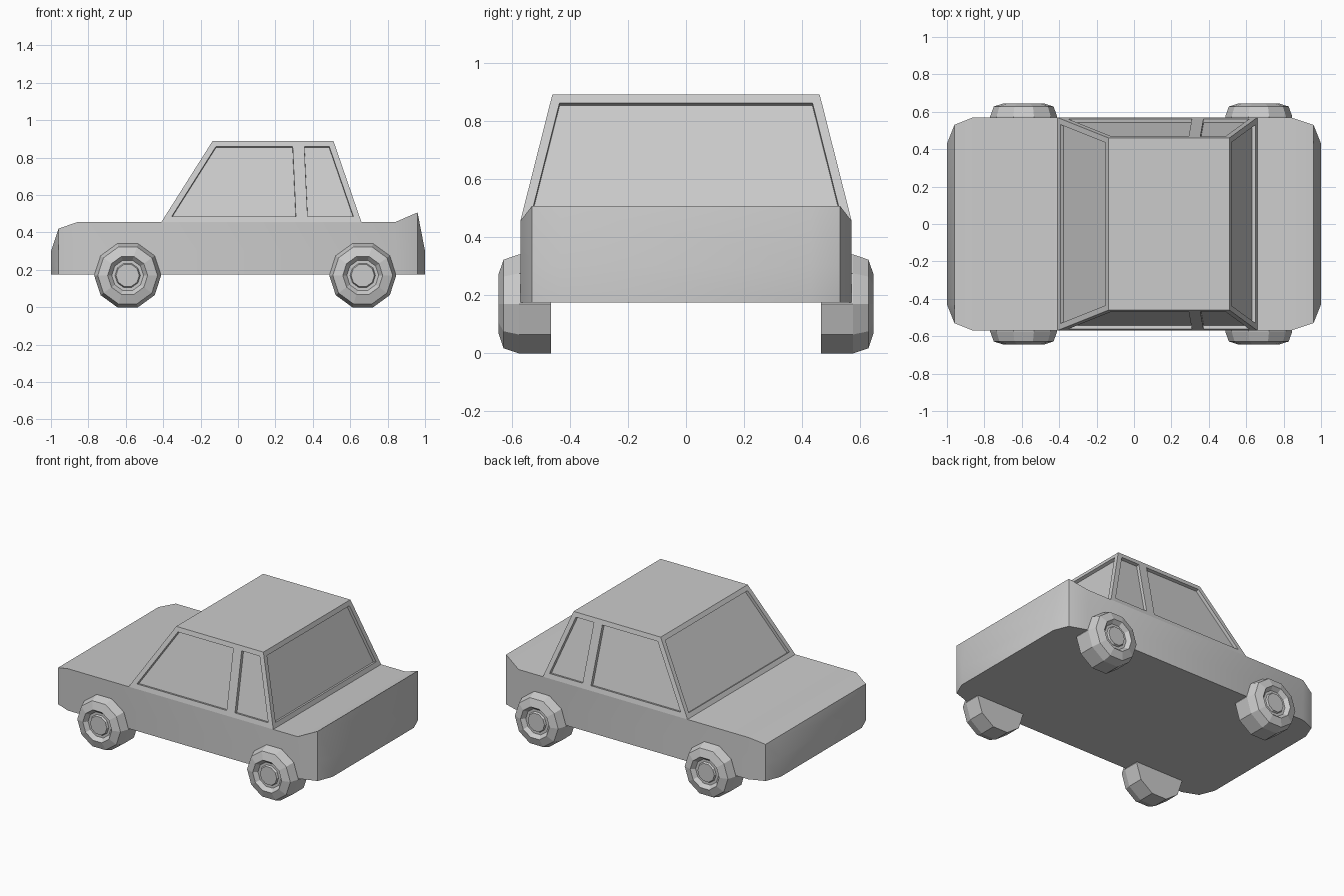
import bpy, bmesh
from math import cos, sin, tau

if "Cube" in bpy.data.objects:
    bpy.data.objects.remove(bpy.data.objects["Cube"])


def finish(name, bm, smooth=False):
    bmesh.ops.recalc_face_normals(bm, faces=bm.faces[:])
    mesh = bpy.data.meshes.new(name)
    bm.to_mesh(mesh)
    bm.free()
    obj = bpy.data.objects.new(name, mesh)
    bpy.context.collection.objects.link(obj)
    if smooth:
        bpy.ops.object.select_all(action='DESELECT')
        obj.select_set(True)
        bpy.context.view_layer.objects.active = obj
        bpy.ops.object.shade_smooth_by_angle()
    return obj


# Lower body: outline stations (x, half width, top x, top z), nose to tail
stations = [(-1, .43, -.96, .42), (-.96, .53, -.96, .42), (-.86, .57, -.86, .455),
            (.84, .57, .84, .455), (.96, .53, .96, .507), (1, .43, .96, .507)]
loop = [(x, w, tx, tz) for x, w, tx, tz in stations]
loop += [(x, -w, tx, tz) for x, w, tx, tz in reversed(stations)]
n = len(loop)
bm = bmesh.new()
bottom = [bm.verts.new((x, y, .175)) for x, y, _, _ in loop]
middle = [bm.verts.new((x, y, .30)) for x, y, _, _ in loop]
top = [bm.verts.new((tx, y, tz)) for _, y, tx, tz in loop]
for low, high in ((bottom, middle), (middle, top)):
    for i in range(n):
        j = (i + 1) % n
        bm.faces.new((low[i], low[j], high[j], high[i]))
bm.faces.new(bottom)
bm.faces.new([top[i] for i in (2, 1, 0, 11, 10, 9)])   # bonnet lip
bm.faces.new([top[i] for i in (2, 3, 8, 9)])           # deck
bm.faces.new([top[i] for i in (3, 4, 5, 6, 7, 8)])     # raised tail
finish("body", bm, smooth=True)

# Cabin: tapered shell split at the door pillar, windows inset and sunk
bm = bmesh.new()
base_x, roof_x = (-.41, .342, .66), (-.135, .322, .51)
base = {s: [bm.verts.new((x, s * .57, .455)) for x in base_x] for s in (1, -1)}
roof = {s: [bm.verts.new((x, s * .46, .89)) for x in roof_x] for s in (1, -1)}
windows = []
for s in (1, -1):
    for i in (0, 1):
        windows.append(bm.faces.new((base[s][i], base[s][i + 1], roof[s][i + 1], roof[s][i])))
for i in (0, 2):
    windows.append(bm.faces.new((base[1][i], base[-1][i], roof[-1][i], roof[1][i])))
bm.faces.new(roof[1] + roof[-1][::-1])
# temporary floor gives reliable outward normals
floor = bm.faces.new(base[1] + base[-1][::-1])
bmesh.ops.recalc_face_normals(bm, faces=bm.faces[:])
bmesh.ops.inset_individual(bm, faces=windows, thickness=.031, use_even_offset=True)
bmesh.ops.inset_individual(bm, faces=windows, thickness=.001, depth=-.02, use_even_offset=True)
finish("cabin", bm)

# Wheels: ten-sided lathe, profile of (distance from centre line, radius)
profile = [(.465, .179), (.575, .179), (.628, .16), (.645, .107),
           (.62, .085), (.62, .068), (.632, .062)]
SIDES, AXLE_Z = 10, .17


def wheel(name, cx, side):
    bm = bmesh.new()
    rings = [[bm.verts.new((cx + r * cos(tau * k / SIDES), side * y,
                            AXLE_Z + r * sin(tau * k / SIDES))) for k in range(SIDES)]
             for y, r in profile]
    for a, b in zip(rings, rings[1:]):
        for k in range(SIDES):
            m = (k + 1) % SIDES
            bm.faces.new((a[k], a[m], b[m], b[k]))
    bm.faces.new(rings[0])
    bm.faces.new(rings[-1])
    finish(name, bm)


for end, cx in (("front", -.59), ("rear", .667)):
    for label, side in (("left", -1), ("right", 1)):
        wheel(f"{end}_{label}_wheel", cx, side)
